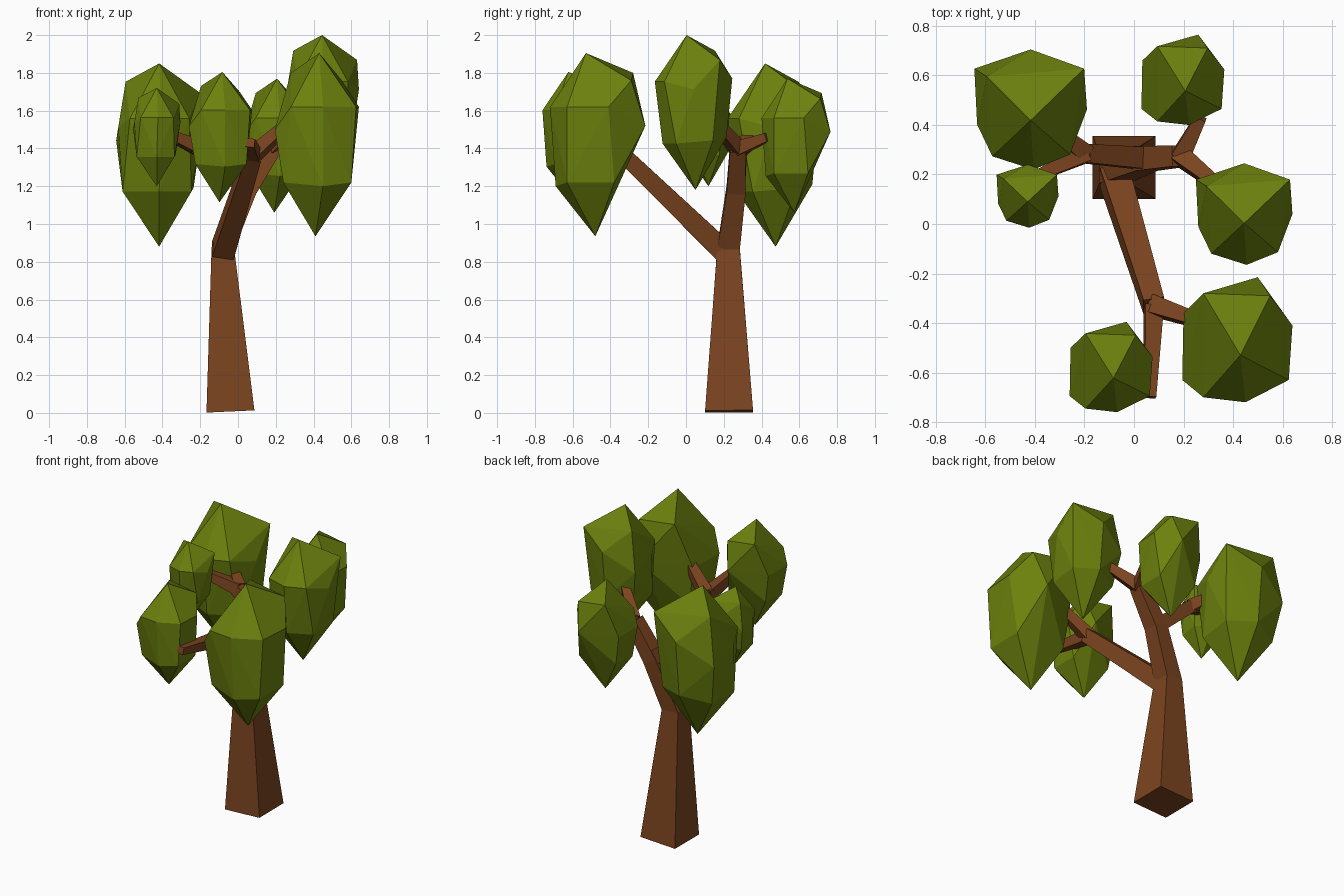
import bpy, bmesh
from mathutils import Vector

if "Cube" in bpy.data.objects:
    bpy.data.objects.remove(bpy.data.objects["Cube"])


def material(name, color):
    m = bpy.data.materials.new(name)
    m.diffuse_color = (*color, 1)
    m.use_nodes = True
    m.node_tree.nodes["Principled BSDF"].inputs["Base Color"].default_value = m.diffuse_color
    return m


BARK = material("bark", (0.20, 0.058, 0.014))
LEAF = material("leaf", (0.15, 0.22, 0.004))


def finish(name, bm, mat):
    bmesh.ops.recalc_face_normals(bm, faces=bm.faces)
    me = bpy.data.meshes.new(name)
    bm.to_mesh(me)
    bm.free()
    me.materials.append(mat)
    ob = bpy.data.objects.new(name, me)
    bpy.context.collection.objects.link(ob)


def limb(name, stations, ref):
    """Square tapered limb through (x, y, z, half width) stations."""
    bm = bmesh.new()
    pts = [Vector(s[:3]) for s in stations]
    rings = []
    for i, p in enumerate(pts):
        a, b = pts[max(i - 1, 0)], pts[min(i + 1, len(pts) - 1)]
        t = (b - a).normalized()
        r = Vector(ref)
        u = (r - t * r.dot(t)).normalized()
        v = t.cross(u)
        h = stations[i][3]
        rings.append([bm.verts.new(p + u * h * su + v * h * sv)
                      for su, sv in ((1, 1), (-1, 1), (-1, -1), (1, -1))])
    for lo, hi in zip(rings, rings[1:]):
        for k in range(4):
            bm.faces.new((lo[k], lo[(k + 1) % 4], hi[(k + 1) % 4], hi[k]))
    bm.faces.new(rings[0])
    bm.faces.new(rings[-1])
    finish(name, bm, BARK)


# Trunk, continuing into the rear branch
FORK = (-0.08, 0.225, 0.87)
SPLIT = (0.05, 0.265, 1.18)
REAR = (0.19, 0.275, 1.40)
FRONT = (0.08, -0.33, 1.365)
LEFT = (-0.2, 0.285, 1.40)
limb("trunk", [(-0.04, 0.228, 0.008, 0.127), (*FORK, 0.06),
               (*SPLIT, 0.05), (*REAR, 0.042)], (0, 1, 0))

# Main branches
limb("front_branch", [(-0.08, 0.195, 0.86, 0.058), (*FRONT, 0.042)], (1, 0, 0))
limb("left_branch", [(*SPLIT, 0.045), (*LEFT, 0.038)], (0, 1, 0))

# Twigs reaching into the foliage
TWIGS = {
    "front_right": (FRONT, (0.32, -0.41, 1.58)),
    "front_left": (FRONT, (0.065, -0.70, 1.43)),
    "rear_right": (REAR, (0.36, 0.14, 1.56)),
    "rear_back": (REAR, (0.27, 0.43, 1.46)),
    "left_front": (LEFT, (-0.38, 0.20, 1.48)),
    "left_back": (LEFT, (-0.34, 0.40, 1.50)),
}
for name, (a, b) in TWIGS.items():
    limb("twig_" + name, [(*a, 0.038), (*b, 0.023)], (0.1, 0.1, 1))

# Faceted drop-shaped foliage: two templates, hulled and fitted to extents
DROP = [(0.43, -0.53, 1.905),
        (0.28, -0.28, 1.80), (0.55, -0.29, 1.76), (0.64, -0.41, 1.62),
        (0.625, -0.63, 1.62), (0.45, -0.72, 1.62), (0.28, -0.70, 1.62),
        (0.50, -0.215, 1.52), (0.20, -0.36, 1.50), (0.195, -0.63, 1.50),
        (0.60, -0.38, 1.22), (0.60, -0.63, 1.22), (0.45, -0.69, 1.20),
        (0.24, -0.62, 1.22), (0.24, -0.38, 1.24), (0.41, -0.48, 0.935)]
BROAD = [(0, -.18, 1), (-.78, .55, .9), (.95, .68, .84), (0, 1, .72),
         (1, 0, .65), (.7, -.75, .7), (.05, -1, .7), (-.68, -.78, .7),
         (-.95, -.25, .65), (-1, .68, .58),
         (.75, -.45, .3), (.8, .5, .32), (0, .85, .34), (-.8, .5, .3),
         (-.85, -.4, .3), (0, -.8, .3), (0, .05, 0)]
CLUMPS = {  # template, low corner, high corner
    "back_left": (BROAD, (-0.645, 0.22, 0.88), (-0.19, 0.705, 1.85)),
    "back_right": (DROP, (0.03, 0.40, 1.06), (0.365, 0.765, 1.77)),
    "right": (BROAD, (0.25, -0.165, 1.18), (0.64, 0.245, 2.0)),
    "front_right": (DROP, (0.195, -0.72, 0.935), (0.64, -0.215, 1.905)),
    "front_left": (DROP, (-0.26, -0.76, 1.115), (0.075, -0.395, 1.805)),
    "left": (BROAD, (-0.555, -0.015, 1.20), (-0.305, 0.24, 1.72)),
}
for name, (pts, lo, hi) in CLUMPS.items():
    mn = [min(p[i] for p in pts) for i in range(3)]
    mx = [max(p[i] for p in pts) for i in range(3)]
    bm = bmesh.new()
    for p in pts:
        bm.verts.new([lo[i] + (p[i] - mn[i]) / (mx[i] - mn[i]) * (hi[i] - lo[i])
                      for i in range(3)])
    bmesh.ops.convex_hull(bm, input=bm.verts)
    finish("foliage_" + name, bm, LEAF)
